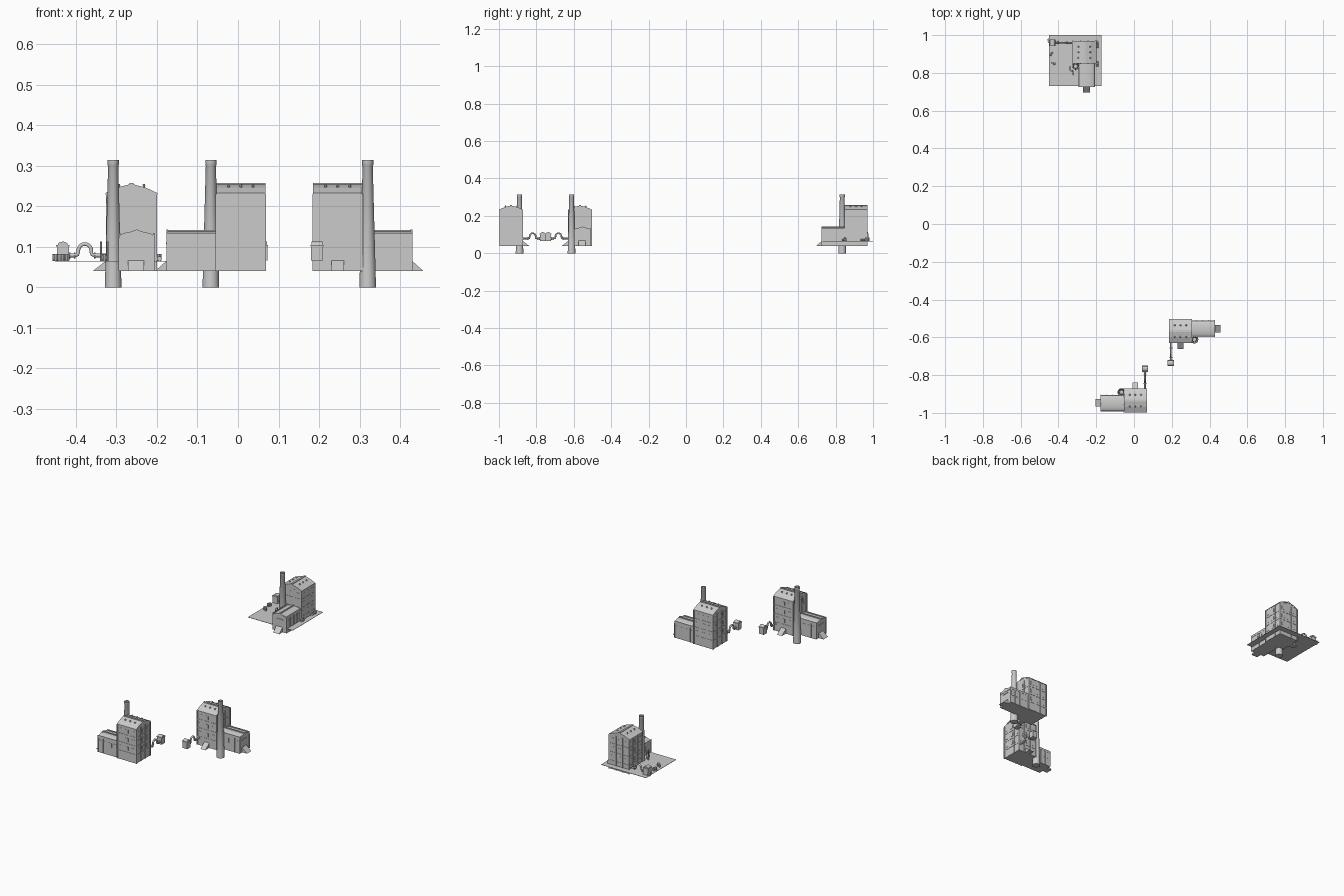
import bpy, bmesh, math
from mathutils import Matrix, Vector

if "Cube" in bpy.data.objects:
    bpy.data.objects.remove(bpy.data.objects["Cube"])

parts = []


def add(name, bm, keep=True, smooth=False):
    bmesh.ops.recalc_face_normals(bm, faces=bm.faces)
    me = bpy.data.meshes.new(name)
    bm.to_mesh(me)
    bm.free()
    ob = bpy.data.objects.new(name, me)
    bpy.context.collection.objects.link(ob)
    if smooth:
        bpy.ops.object.select_all(action='DESELECT')
        ob.select_set(True)
        bpy.context.view_layer.objects.active = ob
        bpy.ops.object.shade_smooth_by_angle(angle=math.radians(40))
    if keep:
        parts.append(ob)
    return ob


def put_box(bm, x0, x1, y0, y1, z0, z1):
    m = Matrix.Translation(((x0 + x1) / 2, (y0 + y1) / 2, (z0 + z1) / 2)) @ Matrix.Diagonal((x1 - x0, y1 - y0, z1 - z0, 1))
    bmesh.ops.create_cube(bm, size=1, matrix=m)


def put_prism(bm, profile, a0, a1, axis='x'):
    # profile is (across, z), extruded along the axis
    def pt(a, p):
        return (a, p[0], p[1]) if axis == 'x' else (p[0], a, p[1])
    lo = [bm.verts.new(pt(a0, p)) for p in profile]
    hi = [bm.verts.new(pt(a1, p)) for p in profile]
    bm.faces.new(lo)
    bm.faces.new(hi[::-1])
    n = len(profile)
    for i in range(n):
        bm.faces.new((lo[i], hi[i], hi[(i + 1) % n], lo[(i + 1) % n]))


def put_lathe(bm, x, y, profile, n=20):
    rings = [[bm.verts.new((x + r * math.cos(2 * math.pi * i / n), y + r * math.sin(2 * math.pi * i / n), z))
              for i in range(n)] for r, z in profile]
    for a, b in zip(rings, rings[1:]):
        for i in range(n):
            bm.faces.new((a[i], a[(i + 1) % n], b[(i + 1) % n], b[i]))
    bm.faces.new(rings[0])
    bm.faces.new(rings[-1])


def put_tube(bm, pts, r, n=10):
    # tube along a path lying in a plane of constant x
    pts = [Vector(p) for p in pts]
    rings = []
    for i, p in enumerate(pts):
        t = (pts[min(i + 1, len(pts) - 1)] - pts[max(i - 1, 0)]).normalized()
        u = Vector((1, 0, 0))
        v = t.cross(u)
        rings.append([bm.verts.new(p + r * (u * math.cos(2 * math.pi * k / n) + v * math.sin(2 * math.pi * k / n)))
                      for k in range(n)])
    for a, b in zip(rings, rings[1:]):
        for k in range(n):
            bm.faces.new((a[k], a[(k + 1) % n], b[(k + 1) % n], b[k]))
    bm.faces.new(rings[0])
    bm.faces.new(rings[-1])


# main tower with gable
bm = bmesh.new()
put_prism(bm, [(-.061, .04), (.061, .04), (.061, .232), (0, .253), (-.061, .232)], -.059, .059)
add("tower", bm)

# tower roof slabs and ridge cap
bm = bmesh.new()
for s in (-1, 1):
    put_prism(bm, [(s * .064, .229), (s * .064, .233), (s * .035, .2465), (0, .2555), (0, .251)], -.0605, .0605)
put_box(bm, -.0605, .0605, -.005, .005, .253, .2575)
add("tower_roof", bm)

# roof vents
bm = bmesh.new()
for x in (-.03, 0, .03):
    for y in (-.031, .031):
        put_lathe(bm, x, y, [(.003, .24), (.003, .251), (.0045, .251), (.002, .255)], 8)
add("roof_vents", bm)

# tower pilasters, floor bands and windows
bm = bmesh.new()
for s in (-1, 1):
    for t in (-.059, -.02, .02, .059):
        put_box(bm, t - .003, t + .003, s * .062 - .0013, s * .062 + .0013, .04, .231)
        put_box(bm, s * .06 - .0013, s * .06 + .0013, t - .003, t + .003, .04, .231)
    for z in (.088, .136, .184):
        put_box(bm, -.059, .059, s * .0615 - .001, s * .0615 + .001, z - .002, z + .002)
        put_box(bm, s * .0595 - .001, s * .0595 + .001, -.061, .061, z - .002, z + .002)
add("tower_piers", bm)
bm = bmesh.new()
for s in (-1, 1):
    for t in (-.039, 0, .039):
        for z in (.102, .150, .198):
            put_box(bm, t - .009, t + .009, s * .061 - .001, s * .061 + .001, z - .002, z + .018)
            if s > 0 or z > .16:
                put_box(bm, s * .059 - .001, s * .059 + .001, t - .009, t + .009, z - .002, z + .018)
add("tower_windows", bm)

# low wing with shallow vaulted roof
bm = bmesh.new()
put_box(bm, -.182, -.055, -.056, .030, .04, .125)
arc = [(-.013 + .043 * math.cos(math.pi * i / 10), .125 + .013 * math.sin(math.pi * i / 10)) for i in range(11)]
put_prism(bm, arc, -.182, -.055)
add("wing", bm, smooth=True)

# wing parapet, eaves and ridge
bm = bmesh.new()
for y in (-.055, .029):
    put_tube_y = y
    put_box(bm, -.184, -.055, y - .002, y + .002, .122, .134)
put_box(bm, -.182, -.055, -.016, -.010, .137, .142)
put_prism(bm, [(-.057, .12), (.031, .12), (.031, .127), (-.005, .14), (-.013, .143), (-.021, .14), (-.057, .127)], -.184, -.180)
put_box(bm, -.1845, -.182, -.032, .008, .107, .111)
add("wing_trim", bm)

# wing windows and piers
bm = bmesh.new()
for y in (-.056, .030):
    for i in range(4):
        x = -.17 + i * .032
        put_box(bm, x - .009, x + .009, y - .001, y + .001, .085, .11)
        put_box(bm, x - .014, x - .011, y - .0015, y + .0015, .04, .122)
add("wing_windows", bm)

# loading ramps
bm = bmesh.new()
put_prism(bm, [(-.182, .04), (-.212, .04), (-.182, .067)], -.031, .008, 'y')
add("wing_ramp", bm)
bm = bmesh.new()
put_prism(bm, [(.061, .04), (.096, .04), (.061, .067)], -.015, .015)
add("side_ramp", bm)

# chimney stack
bm = bmesh.new()
put_lathe(bm, -.074, .045, [(.0205, 0), (.0195, .04), (.0125, .3), (.0138, .302), (.0138, .314), (.0095, .314), (.009, .30)], 24)
add("chimney", bm, smooth=True)

# arched pipe to outbuilding
bm = bmesh.new()
path = [(.051, .055, .079), (.051, .088, .079), (.051, .097, .081), (.051, .099, .088)]
path += [(.051, .115 - .016 * math.cos(math.pi * i / 10), .091 + .016 * math.sin(math.pi * i / 10)) for i in range(11)]
path += [(.051, .131, .088), (.051, .133, .081), (.051, .14, .079), (.051, .16, .079)]
put_tube(bm, path, .0048)
add("arched_pipe", bm, smooth=True)
bm = bmesh.new()
for y in (.061, .09, .14, .152):
    put_tube(bm, [(.051, y - .002, .079), (.051, y + .002, .079)], .0075)
add("pipe_flanges", bm)

# small pump house
bm = bmesh.new()
top = [(.169 + .013 * math.cos(math.pi * i / 8), .104 + .009 * math.sin(math.pi * i / 8)) for i in range(9)]
put_box(bm, .036, .066, .154, .184, .066, .104)
put_prism(bm, top, .037, .065)
put_box(bm, .0345, .0675, .1525, .1855, .101, .105)
add("pump_house", bm)

# three copies of the factory, each turned differently
places = [((.007, -.935), 0), ((.246, -.567), math.pi), ((-.263, .909), math.pi / 2)]
for k, ((x, y), a) in enumerate(places):
    m = Matrix.Translation((x, y, 0)) @ Matrix.Rotation(a, 4, 'Z')
    for ob in parts:
        o = ob
        if k:
            o = ob.copy()
            bpy.context.collection.objects.link(o)
        o.matrix_world = m

# yard slab around the third factory
bm = bmesh.new()
put_box(bm, -.451, -.172, .731, 1.0, .0635, .065)
add("yard", bm, keep=False)

# barrels and bent standpipes in the yard
bm = bmesh.new()
for x, y in ((-.434, .905), (-.440, .896), (-.432, .852), (-.422, .848), (-.451, .965), (-.452, .975),
             (-.195, .965), (-.195, .85), (-.33, .81)):
    put_lathe(bm, x, y, [(.0055, .065), (.0062, .07), (.0062, .078), (.0055, .083)], 10)
for y in (.847, .945):
    put_tube(bm, [(-.194, y - .012, .071), (-.194, y + .012, .071)], .006)
add("yard_barrels", bm, keep=False)
bm = bmesh.new()
for x, y in ((-.338, .815), (-.322, .79)):
    put_tube(bm, [(x, y, .064), (x, y, .1), (x, y + .003, .108), (x, y + .01, .111), (x, y + .017, .107), (x, y + .019, .098)], .003, 8)
add("yard_standpipes", bm, keep=False)
